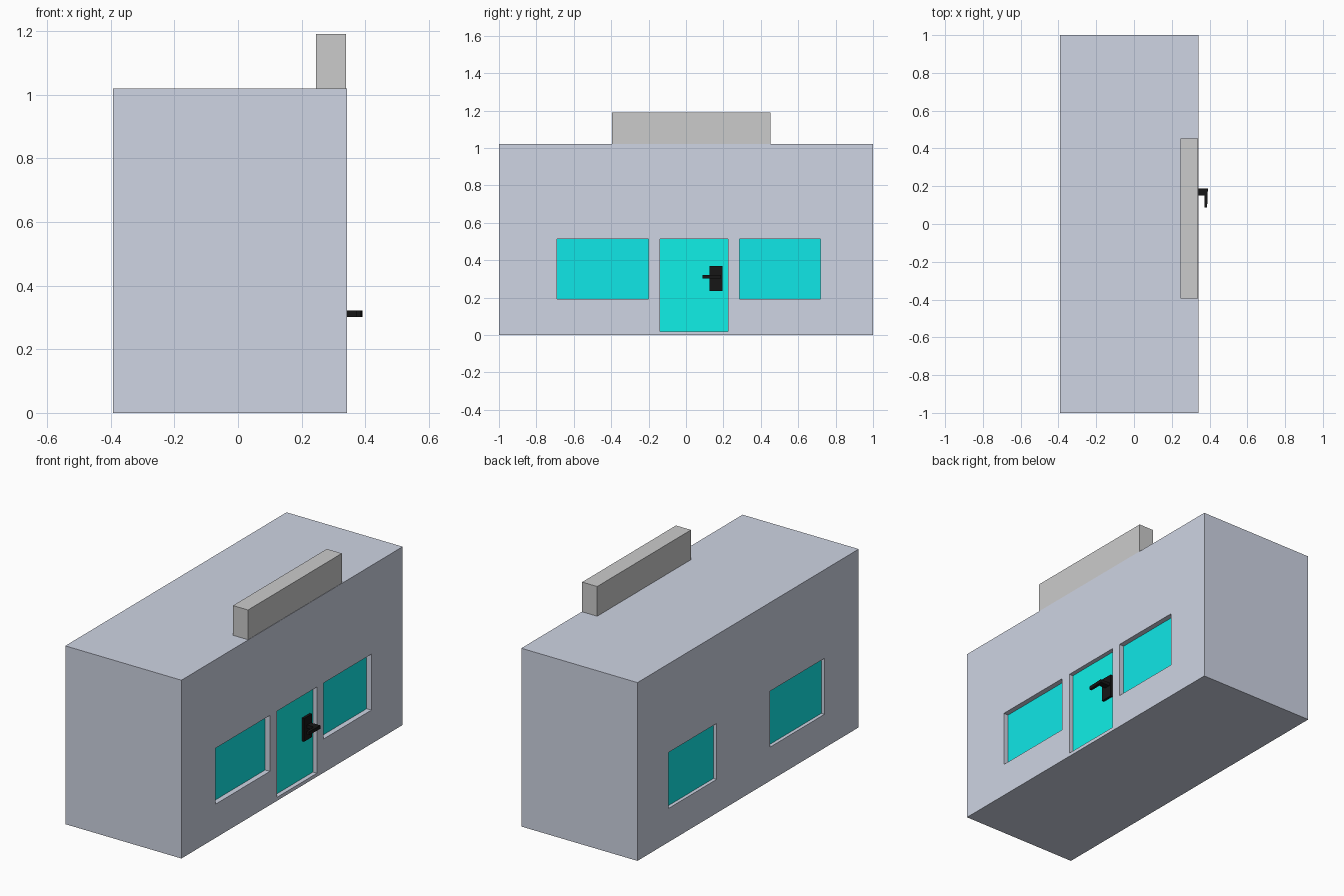
import bpy, bmesh

if "Cube" in bpy.data.objects:
    bpy.data.objects.remove(bpy.data.objects["Cube"])


def material(name, rgb):
    m = bpy.data.materials.new(name)
    m.diffuse_color = (*rgb, 1)
    m.use_nodes = True
    m.node_tree.nodes["Principled BSDF"].inputs["Base Color"].default_value = m.diffuse_color
    return m


WALL = material("wall_paint", (0.62, 0.66, 0.77))
GLASS = material("glass", (0.005, 0.80, 0.80))
DOOR = material("door_paint", (0.005, 0.87, 0.80))
BLACK = material("black_metal", (0.008, 0.008, 0.008))


def prism(name, outline, z0, z1, mat=None):
    """Extrude an xy outline from z0 to z1."""
    bm = bmesh.new()
    face = bm.faces.new([bm.verts.new((x, y, z0)) for x, y in outline])
    ext = bmesh.ops.extrude_face_region(bm, geom=[face])["geom"]
    top = [v for v in ext if isinstance(v, bmesh.types.BMVert)]
    bmesh.ops.translate(bm, verts=top, vec=(0, 0, z1 - z0))
    bmesh.ops.recalc_face_normals(bm, faces=bm.faces)
    me = bpy.data.meshes.new(name)
    bm.to_mesh(me)
    bm.free()
    ob = bpy.data.objects.new(name, me)
    bpy.context.collection.objects.link(ob)
    if mat:
        me.materials.append(mat)
    return ob


def box(name, x, y, z, mat=None):
    return prism(name, [(x[0], y[0]), (x[1], y[0]), (x[1], y[1]), (x[0], y[1])], *z, mat)


FRONT, BACK = 0.342, -0.393
PANE = 0.03     # pane thickness

# Main building block and rooftop sign board
body = box("building", (BACK, FRONT), (-1, 1), (0, 1.02), WALL)
box("roof_board", (0.245, 0.34), (-0.395, 0.453), (1.02, 1.19))


def opening(name, wall, side, y, z, inset, mat):
    """Cut a recess into the wall and set a pane at its bottom."""
    deep = wall - side * (inset + PANE)
    cutter = box(name + "_cutter", sorted((deep, wall + side * 0.1)), y, z)
    cutter.hide_render = True
    cutter.hide_set(True)
    mod = body.modifiers.new(name, 'BOOLEAN')
    mod.operation = 'DIFFERENCE'
    mod.solver = 'EXACT'
    mod.object = cutter
    box(name, sorted((deep, wall - side * inset)), y, z, mat)


# Windows on both long walls
for label, y in (("left", (-0.69, -0.20)), ("right", (0.285, 0.718))):
    opening("front_window_" + label, FRONT, 1, y, (0.193, 0.513), 0.03, GLASS)
    opening("back_window_" + label, BACK, -1, y, (0.193, 0.513), 0.02, GLASS)

# Door with handle plate and L-shaped lever
opening("door", FRONT, 1, (-0.138, 0.225), (0.02, 0.513), 0.025, DOOR)
box("handle_plate", (0.316, 0.331), (0.125, 0.195), (0.235, 0.368), BLACK)
prism("door_lever",
      [(0.325, 0.152), (0.373, 0.152), (0.372, 0.087), (0.387, 0.087),
       (0.391, 0.187), (0.325, 0.187)], 0.302, 0.321, BLACK)
